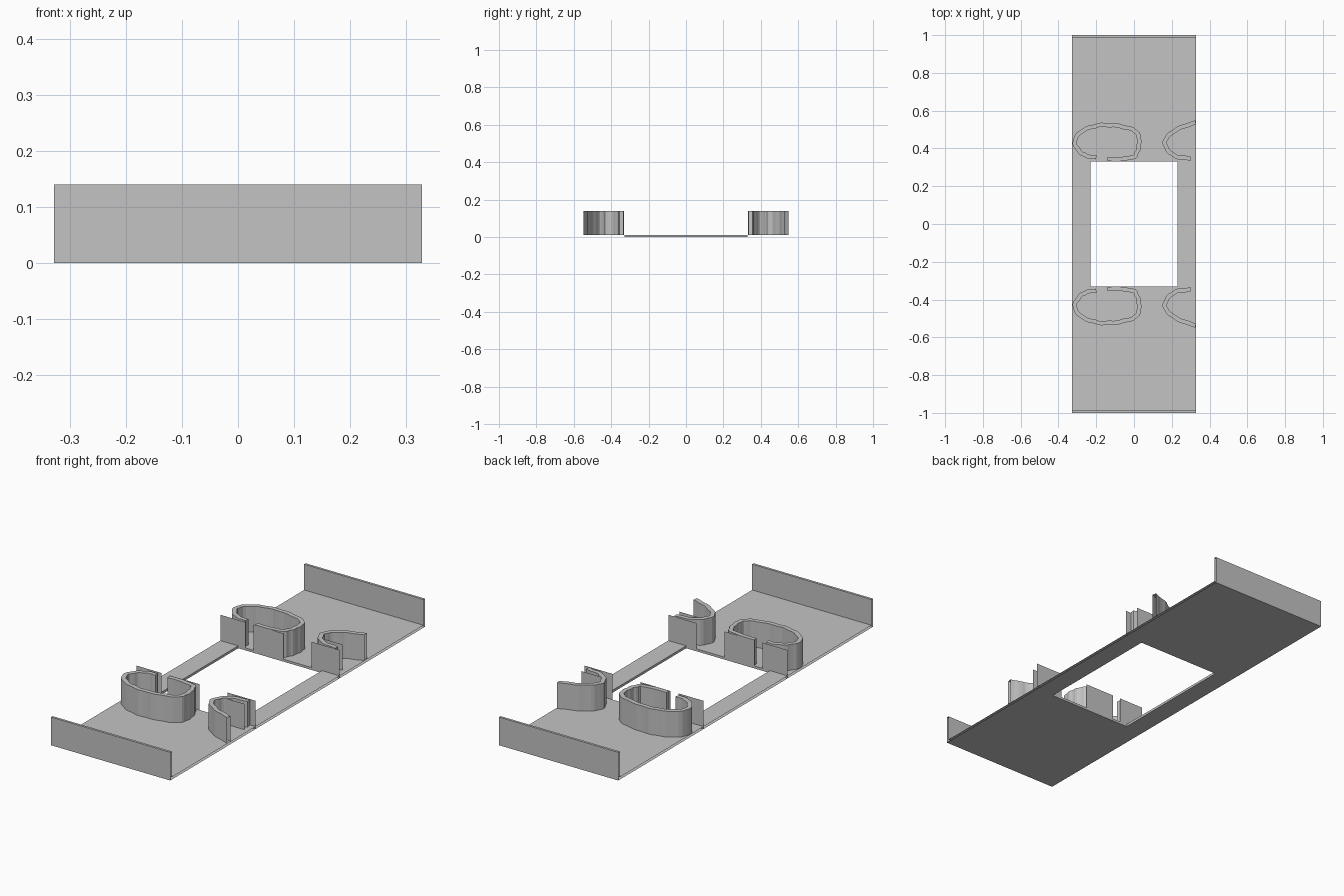
import bpy, bmesh
from mathutils import Vector

if "Cube" in bpy.data.objects:
    bpy.data.objects.remove(bpy.data.objects["Cube"], do_unlink=True)

grey = bpy.data.materials.new("plain grey")
grey.use_nodes = True
grey.diffuse_color = (0.55, 0.55, 0.55, 1)
grey.node_tree.nodes["Principled BSDF"].inputs["Base Color"].default_value = (0.55, 0.55, 0.55, 1)

HALF_W, HOLE_X, HOLE_Y = 0.328, 0.23, 0.33
FLOOR, TOP = 0.012, 0.14


def finish(name, bm):
    bmesh.ops.recalc_face_normals(bm, faces=bm.faces)
    mesh = bpy.data.meshes.new(name)
    bm.to_mesh(mesh)
    bm.free()
    mesh.materials.append(grey)
    obj = bpy.data.objects.new(name, mesh)
    bpy.context.collection.objects.link(obj)


def sweep(name, start, end, closed):
    """Join two matching outlines with quads, leaving the ends open."""
    bm = bmesh.new()
    a = [bm.verts.new(p) for p in start]
    b = [bm.verts.new(p) for p in end]
    n = len(a)
    for i in range(n if closed else n - 1):
        j = (i + 1) % n
        bm.faces.new((a[i], a[j], b[j], b[i]))
    finish(name, bm)


def smooth_path(points, steps=4):
    """Catmull-Rom curve through the points."""
    p = [Vector(q) for q in points]
    p = [2 * p[0] - p[1]] + p + [2 * p[-1] - p[-2]]
    out = []
    for i in range(1, len(p) - 2):
        a, b, c, d = p[i - 1:i + 3]
        for s in range(steps):
            t = s / steps
            out.append(0.5 * (2 * b + (c - a) * t + (2 * a - 5 * b + 4 * c - d) * t * t
                              + (3 * b - a - 3 * c + d) * t ** 3))
    return out + [p[-2]]


def ribbon(name, points, side, thick=0.022):
    """Upright wall with a slightly ribbed surface following a path."""
    path = smooth_path(points)
    bm = bmesh.new()
    rows = []
    for i, p in enumerate(path):
        d = path[min(i + 1, len(path) - 1)] - path[max(i - 1, 0)]
        normal = Vector((-d.y, d.x)).normalized()
        jog = 0.0015 if i // 2 % 2 else -0.0015
        row = []
        for off, z in ((-1, FLOOR), (-1, TOP), (1, TOP), (1, FLOOR)):
            q = p + normal * (off * thick / 2 + jog)
            x = max(-HALF_W, min(HALF_W, q.x))
            row.append(bm.verts.new((x, side * max(HOLE_Y + 0.002, q.y), z)))
        rows.append(row)
    for a, b in zip(rows, rows[1:]):
        for k in range(3):
            bm.faces.new((a[k], a[k + 1], b[k + 1], b[k]))
    for row in (rows[0], rows[-1]):
        if abs(row[0].co.x) < HALF_W - 0.01:
            bm.faces.new(row)
    finish(name, bm)


def sheet(name, x0, x1, y):
    sweep(name, [(x0, y, FLOOR), (x1, y, FLOOR)], [(x0, y, TOP), (x1, y, TOP)], False)


LOOP = [(-0.2, 0.352), (-0.255, 0.362), (-0.295, 0.392), (-0.314, 0.44), (-0.28, 0.488),
        (-0.22, 0.515), (-0.15, 0.525), (-0.06, 0.515), (0.005, 0.493), (0.026, 0.46),
        (0.026, 0.42), (0.016, 0.38), (-0.015, 0.35), (-0.14, 0.342)]
HOOK = [(0.328, 0.537), (0.25, 0.512), (0.19, 0.475), (0.163, 0.435), (0.18, 0.39),
        (0.225, 0.357), (0.3, 0.346)]

for side, tag in ((-1, "front"), (1, "back")):
    # Floor slab with its upright end wall
    profile = [(HOLE_Y, 0), (1, 0), (1, TOP), (0.988, TOP), (0.988, FLOOR), (HOLE_Y, FLOOR)]
    sweep(tag + "_floor_and_end_wall", [(-HALF_W, side * y, z) for y, z in profile],
          [(HALF_W, side * y, z) for y, z in profile], True)
    # Curved walls
    ribbon(tag + "_loop_wall", LOOP, side)
    ribbon(tag + "_hook_wall", HOOK, side)
    # Thin panels along the opening and inside the hook
    sheet(tag + "_outer_panel", -HALF_W, -0.19, side * HOLE_Y)
    sheet(tag + "_middle_panel", -0.145, 0.02, side * HOLE_Y)
    sheet(tag + "_hook_panel", 0.174, HALF_W, side * HOLE_Y)
    sheet(tag + "_inner_panel", 0.2, 0.305, side * 0.386)

# Strips beside the opening
for side, tag in ((-1, "right"), (1, "left")):
    profile = [(HALF_W, FLOOR), (HOLE_X, FLOOR), (HOLE_X, 0), (HALF_W, 0)]
    sweep(tag + "_side_strip", [(side * x, -HOLE_Y, z) for x, z in profile],
          [(side * x, HOLE_Y, z) for x, z in profile], False)
